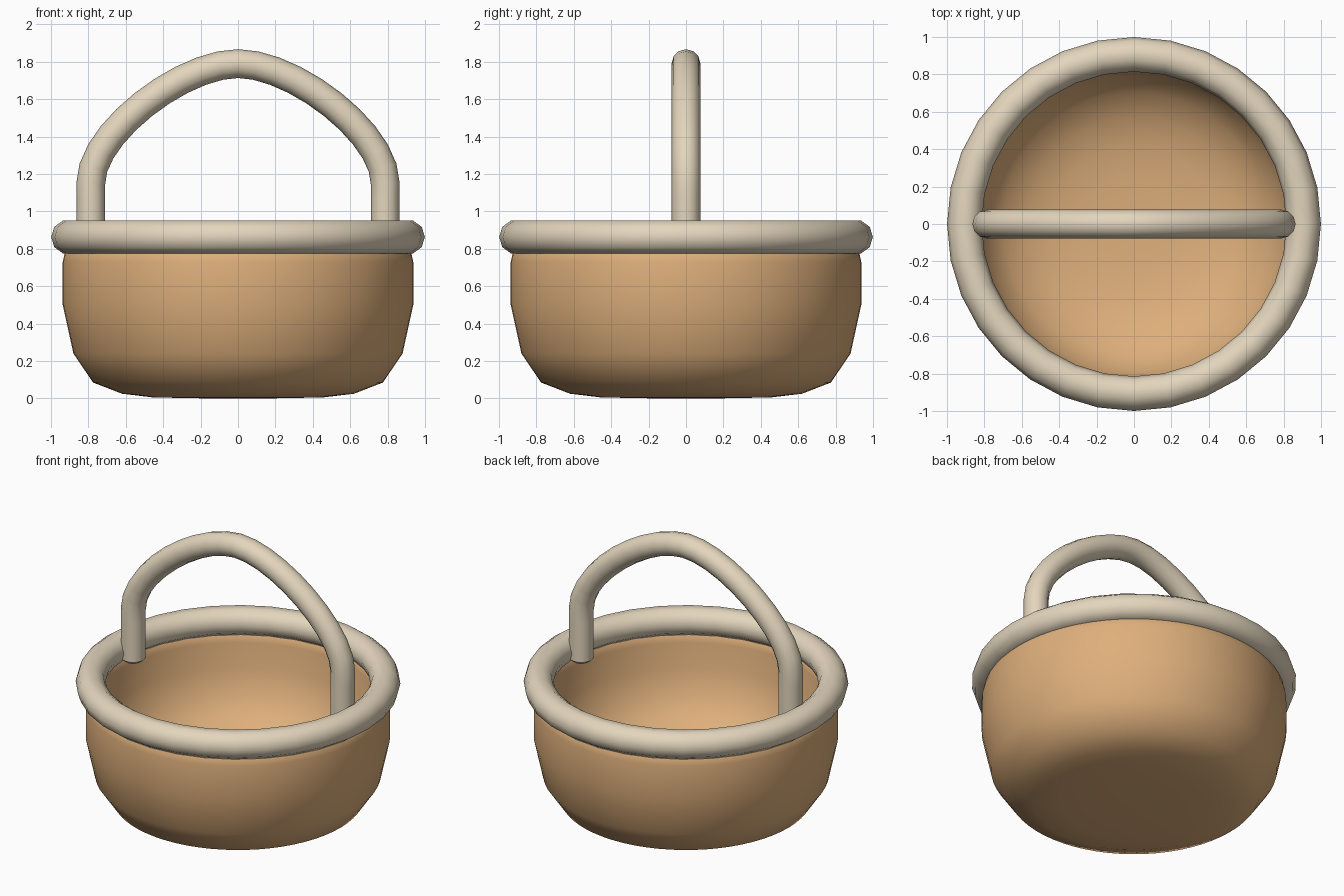
import bpy
import bmesh
import math

default_cube = bpy.data.objects.get("Cube")
if default_cube:
    bpy.data.objects.remove(default_cube, do_unlink=True)


def make_material(name, colour):
    mat = bpy.data.materials.new(name)
    mat.use_nodes = True
    mat.diffuse_color = colour
    mat.node_tree.nodes["Principled BSDF"].inputs["Base Color"].default_value = colour
    return mat


def finish(obj, name, mat):
    """Name, colour and smooth a part."""
    obj.name = name
    obj.data.name = name
    obj.data.materials.clear()
    obj.data.materials.append(mat)
    for poly in obj.data.polygons:
        poly.use_smooth = True


def lathe(profile, steps):
    """Spin a radius/height profile around the z axis."""
    bm = bmesh.new()
    verts = [bm.verts.new((r, 0, z)) for r, z in profile]
    edges = [bm.edges.new(pair) for pair in zip(verts, verts[1:])]
    bmesh.ops.spin(bm, geom=verts + edges, cent=(0, 0, 0), axis=(0, 0, 1),
                   angle=math.tau, steps=steps)
    bmesh.ops.remove_doubles(bm, verts=bm.verts, dist=0.0005)
    bmesh.ops.recalc_face_normals(bm, faces=bm.faces)
    mesh = bpy.data.meshes.new("lathe")
    bm.to_mesh(mesh)
    bm.free()
    obj = bpy.data.objects.new("lathe", mesh)
    bpy.context.collection.objects.link(obj)
    return obj


wicker = make_material("warm tan", (0.73, 0.43, 0.20, 1))
cream = make_material("pale cream", (0.77, 0.67, 0.51, 1))

# Bowl: outer wall, rounded lip, then a scooped inner wall and floor
outer = [(0, 0), (0.24, 0.001), (0.46, 0.006), (0.62, 0.025), (0.775, 0.085),
         (0.88, 0.24), (0.937, 0.5), (0.937, 0.73), (0.925, 0.785)]
lip = [(0.9, 0.81), (0.875, 0.79)]
inner = [(0.863, 0.73), (0.845, 0.56), (0.79, 0.39), (0.7, 0.28),
         (0.57, 0.2), (0.42, 0.155), (0.24, 0.135), (0, 0.13)]
finish(lathe(outer + lip + inner, 64), "bowl", wicker)

# Rim ring
bpy.ops.mesh.primitive_torus_add(location=(0, 0, 0.863), major_segments=32,
                                 minor_segments=10, major_radius=0.907,
                                 minor_radius=0.0925)
finish(bpy.context.object, "rim", cream)

# Handle: straight legs joined by an arch, swept with a round section.
# Each row: x, z, then the offset to the next bezier handle, and the radius
rows = [(-0.787, 0.8, 0, 0.005, 0.65), (-0.787, 0.822, 0, 0.005, 1),
        (-0.787, 1.15, 0, 0.27, 1), (0, 1.79, 0.3, 0, 1),
        (0.787, 1.15, 0, -0.27, 1), (0.787, 0.822, 0, -0.005, 1),
        (0.787, 0.8, 0, -0.005, 0.65)]
curve = bpy.data.curves.new("handle", "CURVE")
curve.dimensions = "3D"
curve.bevel_depth = 0.077
curve.bevel_resolution = 4
curve.resolution_u = 10
curve.use_fill_caps = True
spline = curve.splines.new("BEZIER")
spline.bezier_points.add(len(rows) - 1)
for point, (x, z, dx, dz, radius) in zip(spline.bezier_points, rows):
    point.handle_left_type = point.handle_right_type = "FREE"
    point.co = (x, 0, z)
    point.handle_left = (x - dx, 0, z - dz)
    point.handle_right = (x + dx, 0, z + dz)
    point.radius = radius
handle = bpy.data.objects.new("handle", curve)
bpy.context.collection.objects.link(handle)
bpy.ops.object.select_all(action="DESELECT")
handle.select_set(True)
bpy.context.view_layer.objects.active = handle
bpy.ops.object.convert(target="MESH")
handle = bpy.context.object
finish(handle, "handle", cream)
